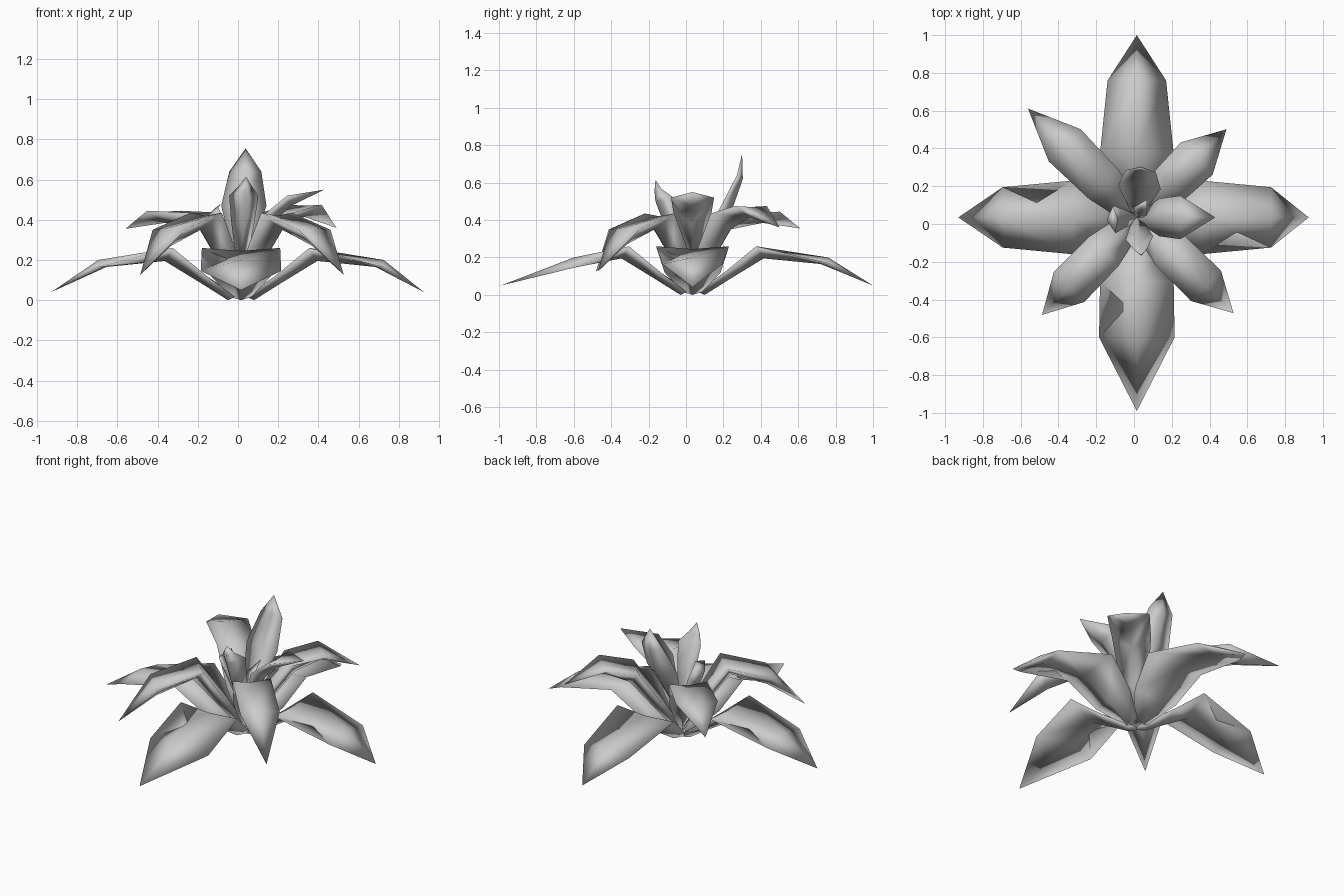
import bpy
import bmesh
from math import sin, cos, radians
from mathutils import Vector

cube = bpy.data.objects.get("Cube")
if cube:
    bpy.data.objects.remove(cube)

grey = bpy.data.materials.new("soft grey")
grey.use_nodes = True
grey.diffuse_color = (0.6, 0.6, 0.6, 1)
grey.node_tree.nodes["Principled BSDF"].inputs["Base Color"].default_value = (0.6, 0.6, 0.6, 1)

CENTRE = Vector((0.015, 0.035, 0))


def leaf(name, angle, rows, tip):
    """Closed leaf. Rows run outwards: half width, then (radius, height) of edge, upper rib, keel."""
    a = radians(angle)
    out, side = Vector((cos(a), sin(a), 0)), Vector((-sin(a), cos(a), 0))
    bm = bmesh.new()

    def point(r, z, w=0):
        return bm.verts.new(CENTRE + out * r + side * w + Vector((0, 0, z)))

    rings = [[point(*edge, half), point(*rib), point(*edge, -half), point(*keel)]
             for half, edge, rib, keel in rows]
    end = point(*tip)
    bm.faces.new(rings[0])
    for low, high in zip(rings, rings[1:]):
        for j in range(4):
            k = (j + 1) % 4
            bm.faces.new((low[j], low[k], high[k], high[j]))
    for j in range(4):
        bm.faces.new((rings[-1][j], rings[-1][(j + 1) % 4], end))
    bmesh.ops.recalc_face_normals(bm, faces=bm.faces)
    for face in bm.faces:
        face.smooth = True
    mesh = bpy.data.meshes.new(name)
    bm.to_mesh(mesh)
    bm.free()
    mesh.materials.append(grey)
    bpy.context.collection.objects.link(bpy.data.objects.new(name, mesh))


# Four broad leaves at the bottom
def broad_leaf(name, angle, shoulder, drop, half, tip):
    rows = [(0.05, (0.03, 0.015), (0.02, 0.02), (0.065, 0)),
            (0.15, (0.17, 0.12), (0.165, 0.115), (0.2, 0.085)),
            (0.195, (0.34, 0.26), (0.34, 0.245), (0.38, 0.195)),
            (half, (shoulder, 0.2 - drop), (shoulder, 0.2), (shoulder - 0.04, 0.165))]
    leaf(name, angle, rows, tip)


broad_leaf("broad_leaf_left", 0, 0.71, 0.035, 0.16, (0.91, 0.04))
broad_leaf("broad_leaf_back", 90, 0.725, 0.03, 0.155, (0.965, 0.05))
broad_leaf("broad_leaf_right", 180, 0.71, 0.035, 0.16, (0.945, 0.04))
broad_leaf("broad_leaf_front", 270, 0.635, 0.055, 0.2, (1.025, 0.05))


# Four arched leaves on the diagonals
def arched_leaf(name, angle, shoulder, tip):
    rows = [(0.02, (0, 0.05), (0, 0.06), (0.02, 0.03)),
            (0.08, (0.11, 0.23), (0.1, 0.23), (0.15, 0.18)),
            (0.11, (0.25, 0.435), (0.25, 0.42), (0.29, 0.35)),
            shoulder]
    leaf(name, angle, rows, tip)


front_shoulder = (0.113, (0.515, 0.35), (0.52, 0.36), (0.5, 0.27))
arched_leaf("arched_leaf_front_left", -44.7, front_shoulder, (0.72, 0.125))
arched_leaf("arched_leaf_front_right", 225.8, front_shoulder, (0.72, 0.125))
arched_leaf("arched_leaf_back_right", 135,
            (0.12, (0.54, 0.445), (0.54, 0.44), (0.53, 0.385)), (0.815, 0.355))
arched_leaf("arched_leaf_back_left", 44.5,
            (0.12, (0.445, 0.475), (0.445, 0.47), (0.44, 0.415)), (0.665, 0.36))

# Young leaves in the middle
leaf("tall_leaf_back", 85,
     [(0.02, (0, 0.14), (0, 0.15), (0.01, 0.12)),
      (0.06, (0.07, 0.29), (0.07, 0.3), (0.1, 0.27)),
      (0.113, (0.16, 0.47), (0.17, 0.47), (0.21, 0.45)),
      (0.08, (0.245, 0.64), (0.25, 0.64), (0.27, 0.62))], (0.266, 0.755))
leaf("young_leaf_front", 277,
     [(0.02, (0, 0.15), (0, 0.16), (0.01, 0.12)),
      (0.06, (0.08, 0.4), (0.1, 0.39), (0.15, 0.37)),
      (0.073, (0.11, 0.52), (0.15, 0.51), (0.2, 0.5)),
      (0.035, (0.17, 0.565), (0.185, 0.56), (0.205, 0.555))], (0.2, 0.615))
leaf("young_leaf_left", 0,
     [(0.02, (0, 0.15), (0, 0.16), (0.01, 0.12)),
      (0.1, (0.12, 0.43), (0.12, 0.42), (0.15, 0.38)),
      (0.115, (0.23, 0.52), (0.235, 0.515), (0.25, 0.47))], (0.415, 0.55))
leaf("young_leaf_right", 185,
     [(0.02, (0, 0.15), (0, 0.16), (0.01, 0.12)),
      (0.055, (0.08, 0.38), (0.09, 0.37), (0.13, 0.35)),
      (0.073, (0.12, 0.46), (0.13, 0.45), (0.16, 0.43))], (0.1, 0.48))
leaf("bud_leaf", 60,
     [(0.02, (0, 0.15), (0, 0.16), (0.01, 0.14)),
      (0.04, (0.04, 0.35), (0.045, 0.345), (0.06, 0.33))], (0.11, 0.43))
